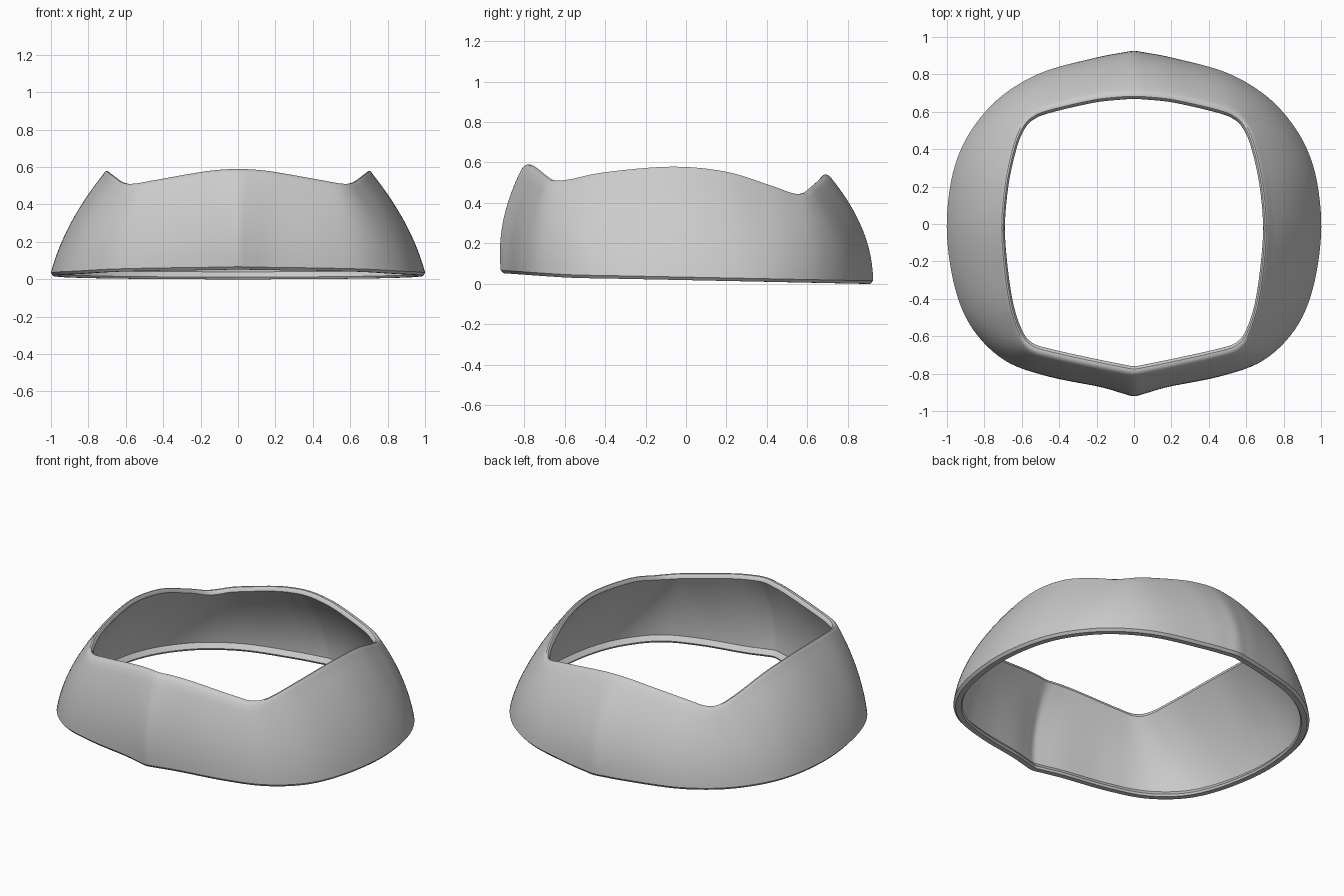
import bpy
import bmesh
from mathutils import Vector

cube = bpy.data.objects.get("Cube")
if cube:
    bpy.data.objects.remove(cube, do_unlink=True)

STEPS = 6        # sweep samples between control stations
WALL_ROWS = 12   # rows up the wall

# Stations of the left half, front to back: base x, y and top rim x, y, z
STATIONS = [
    (0, -.916, 0, -.81, .572),
    (.07, -.9, .08, -.797, .57),
    (.19, -.868, .2, -.773, .557),
    (.46, -.815, .44, -.72, .515),
    (.69, -.73, .56, -.68, .495),
    (.86, -.565, .63, -.59, .498),
    (.955, -.35, .685, -.4, .535),
    (1, -.06, .72, -.07, .562),
    (.983, .2, .705, .2, .537),
    (.925, .4, .66, .42, .47),
    (.82, .57, .612, .54, .43),
    (.68, .705, .55, .605, .432),
    (.48, .815, .45, .645, .457),
    (.2, .89, .22, .698, .502),
    (.07, .915, .08, .714, .52),
    (0, .925, 0, .718, .523),
]


def spline(points, steps):
    """Smooth curve through the points, continuing mirrored past the ends."""
    pts = [Vector(p) for p in points]
    flip = Vector((-1, 1, 1))
    pts = [pts[1] * flip] + pts + [pts[-2] * flip]
    out = []
    for a, b, c, d in zip(pts, pts[1:], pts[2:], pts[3:]):
        for k in range(steps):
            t = k / steps
            out.append(b + (c - a) * (t / 2)
                       + (2 * a - 5 * b + 4 * c - d) * (t * t / 2)
                       + (3 * b - a - 3 * c + d) * (t ** 3 / 2))
    return out + [pts[-2]]


def inward(path, i):
    """Horizontal direction from a path point into the opening."""
    tangent = path[min(i + 1, len(path) - 1)] - path[max(i - 1, 0)]
    normal = Vector((-tangent.y, tangent.x, 0))
    if i in (0, len(path) - 1):
        normal.x = 0
    return normal.normalized()


def wall_section(base, top, n_base, n_top):
    """Closed outline: up the outside, over the rim, down the inside."""
    side = abs(base.x)
    lean = .25 * side + .27 * min(0, base.y) * (1 - side)
    control = base.lerp(top, lean)
    control.z = (base.z + top.z) / 2
    thick = .03 + .02 * abs(n_top.y)
    up = Vector((0, 0, 1))
    outer, inner = [], []
    for k in range(WALL_ROWS + 1):
        t = k / WALL_ROWS
        p = base.lerp(control, t).lerp(control.lerp(top, t), t)
        outer.append(p)
        inner.append(p + n_base.lerp(n_top, t) * (.03 + (thick - .03) * t)
                     + up * (.025 * (1 - t) - .005 * t))
    # Rounded rim, and a foot with a small sloping inner lip
    rim = [top + n_top * thick * a + up * b
           for a, b in ((.2, .01), (.45, .017), (.7, .017), (.9, .009))]
    foot = [base + n_base * a + up * b
            for a, b in ((.052, -.003), (.045, -.015), (.013, -.015))]
    return outer + rim + inner[::-1] + foot


# Paths of the base edge and the top rim
base_path = spline([(x, y, .033 - .02 * y + .05 * max(0, -y - .6))
                    for x, y, *_ in STATIONS], STEPS)
top_path = spline([s[2:] for s in STATIONS], STEPS)

# Sweep the section along one half of the ring
bm = bmesh.new()
rings = []
for i, (base, top) in enumerate(zip(base_path, top_path)):
    section = wall_section(base, top, inward(base_path, i), inward(top_path, i))
    rings.append([bm.verts.new(p) for p in section])
for ring, following in zip(rings, rings[1:]):
    for j in range(len(ring)):
        k = (j + 1) % len(ring)
        bm.faces.new((ring[j], following[j], following[k], ring[k]))

mesh = bpy.data.meshes.new("curved_band")
bm.to_mesh(mesh)
bm.free()
band = bpy.data.objects.new("curved_band", mesh)
bpy.context.collection.objects.link(band)

# Single grey material
grey = bpy.data.materials.new("plain_grey")
grey.use_nodes = True
colour = (.6, .6, .6, 1)
grey.diffuse_color = colour
grey.node_tree.nodes["Principled BSDF"].inputs["Base Color"].default_value = colour
mesh.materials.append(grey)

# Smooth shading, then mirror to the other half
bpy.ops.object.select_all(action="DESELECT")
band.select_set(True)
bpy.context.view_layer.objects.active = band
bpy.ops.object.shade_smooth_by_angle(angle=.6)
mirror = band.modifiers.new("mirror", "MIRROR")
mirror.use_clip = True
mirror.merge_threshold = .001
